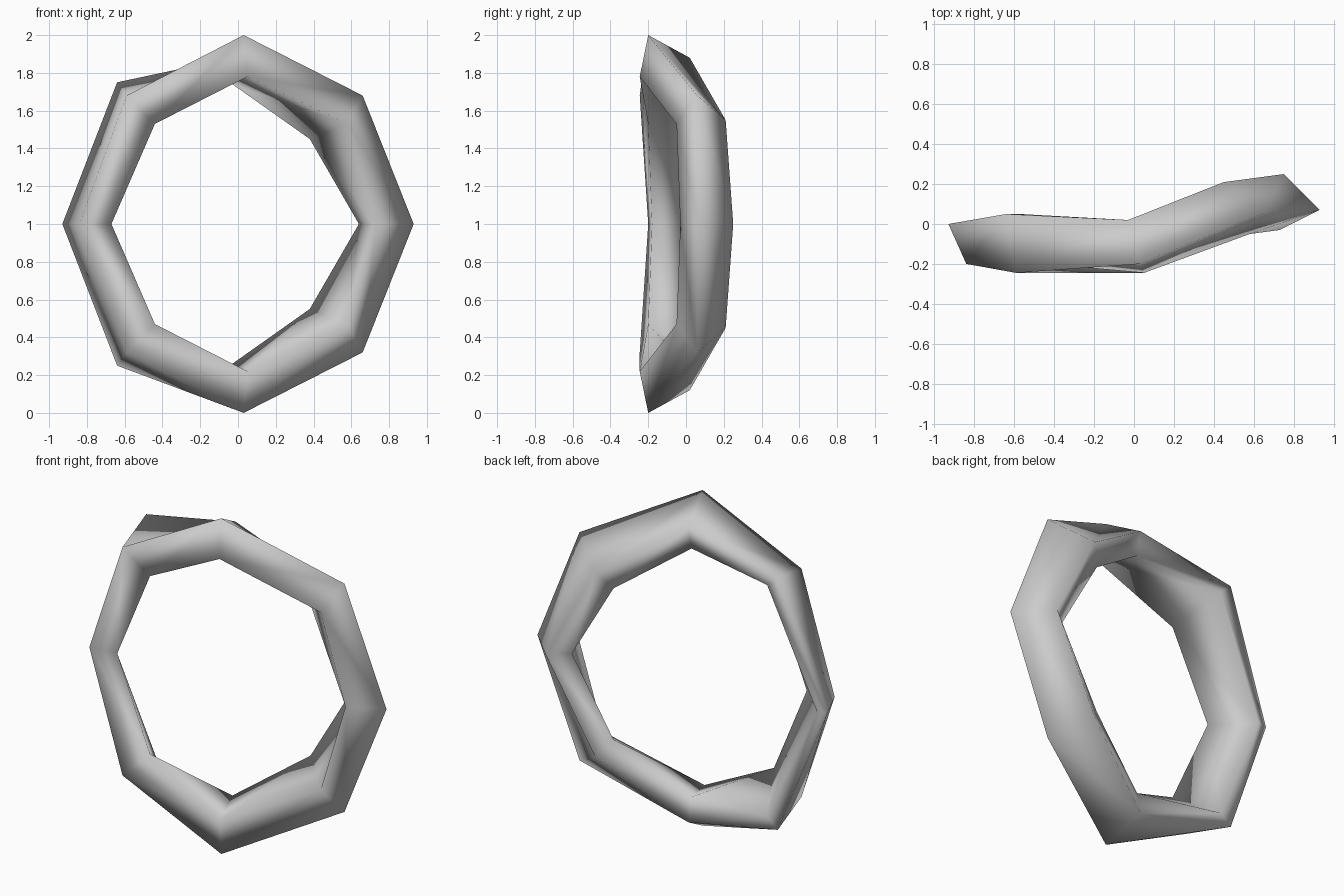
import bpy, bmesh

if "Cube" in bpy.data.objects:
    bpy.data.objects.remove(bpy.data.objects["Cube"])

# Four-corner cross-sections of the twisted band, from the right side over the top to the left
upper = [
    [(0.93, 0.07, 1.00), (0.73, -0.03, 1.00), (0.64, 0.16, 1.00), (0.75, 0.25, 1.00)],
    [(0.66, 0.06, 1.68), (0.58, -0.05, 1.53), (0.38, 0.14, 1.45), (0.45, 0.21, 1.55)],
    [(0.03, -0.20, 2.00), (0.05, -0.245, 1.78), (-0.03, -0.01, 1.74), (-0.03, 0.02, 1.88)],
    [(-0.59, -0.245, 1.68), (-0.44, -0.20, 1.53), (-0.57, 0.05, 1.69), (-0.64, 0.05, 1.75)],
    [(-0.84, -0.20, 1.00), (-0.67, -0.18, 1.00), (-0.87, 0.01, 1.00), (-0.93, 0.00, 1.00)],
]

# Lower half mirrors the upper half about z = 1
lower = [[(x, y, 2 - z) for x, y, z in s] for s in upper[3:0:-1]]
sections = upper + lower

# Skin the sections into a closed ring
bm = bmesh.new()
loops = [[bm.verts.new(p) for p in s] for s in sections]
for i, a in enumerate(loops):
    b = loops[(i + 1) % len(loops)]
    for j in range(4):
        k = (j + 1) % 4
        bm.faces.new((a[j], a[k], b[k], b[j]))
bmesh.ops.recalc_face_normals(bm, faces=bm.faces)
for f in bm.faces:
    f.smooth = True

mesh = bpy.data.meshes.new("twisted_ring")
bm.to_mesh(mesh)
bm.free()
ring = bpy.data.objects.new("twisted_ring", mesh)
bpy.context.collection.objects.link(ring)
